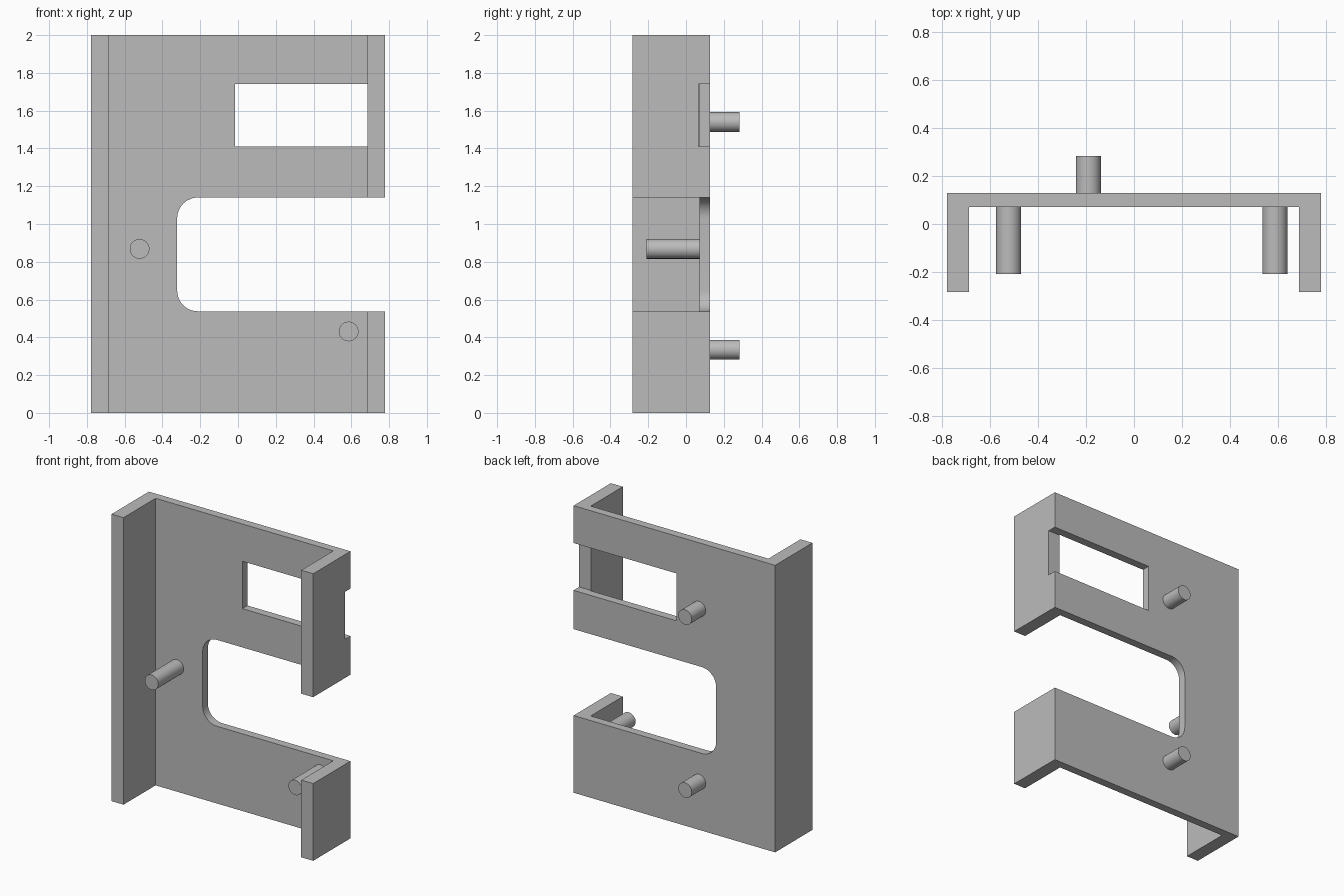
import bpy, bmesh
from math import radians
from mathutils import Matrix, Vector

cube = bpy.data.objects.get("Cube")
if cube:
    bpy.data.objects.remove(cube, do_unlink=True)

grey = bpy.data.materials.new("plain grey")
grey.use_nodes = True
colour = (0.5, 0.5, 0.5, 1)
grey.diffuse_color = colour
grey.node_tree.nodes["Principled BSDF"].inputs["Base Color"].default_value = colour


def add_object(name, bm):
    bmesh.ops.recalc_face_normals(bm, faces=bm.faces)
    mesh = bpy.data.meshes.new(name)
    bm.to_mesh(mesh)
    bm.free()
    mesh.materials.append(grey)
    obj = bpy.data.objects.new(name, mesh)
    bpy.context.collection.objects.link(obj)
    return obj


def box(name, low, high, corner=0):
    """Box between two corners; corner rounds the upright-plane corners on its low x side."""
    low, high = Vector(low), Vector(high)
    bm = bmesh.new()
    bmesh.ops.create_cube(bm, size=1)
    bmesh.ops.scale(bm, vec=high - low, verts=bm.verts)
    bmesh.ops.translate(bm, vec=(low + high) / 2, verts=bm.verts)
    if corner:
        edges = [e for e in bm.edges
                 if all(abs(v.co.x - low.x) < 1e-4 for v in e.verts)
                 and abs(e.verts[0].co.y - e.verts[1].co.y) > 0.1]
        bmesh.ops.bevel(bm, geom=edges, offset=corner, offset_type='OFFSET',
                        segments=12, profile=0.5, affect='EDGES')
    return add_object(name, bm)


def smooth(obj):
    bpy.ops.object.select_all(action='DESELECT')
    obj.select_set(True)
    bpy.context.view_layer.objects.active = obj
    bpy.ops.object.shade_smooth_by_angle(angle=radians(30))


def pin(name, x, z, y0, y1, radius=0.052):
    bm = bmesh.new()
    bmesh.ops.create_cone(bm, cap_ends=True, segments=40, radius1=radius,
                          radius2=radius, depth=y1 - y0)
    turn = Matrix.Translation((x, (y0 + y1) / 2, z)) @ Matrix.Rotation(radians(90), 4, 'X')
    bmesh.ops.transform(bm, matrix=turn, verts=bm.verts)
    smooth(add_object(name, bm))


# Channel-shaped bracket: one plan outline pulled upwards
W, INNER, FRONT, PLATE, BACK = 0.777, 0.685, -0.282, 0.071, 0.128
outline = [(-W, FRONT), (-INNER, FRONT), (-INNER, PLATE), (INNER, PLATE),
           (INNER, FRONT), (W, FRONT), (W, BACK), (-W, BACK)]
bm = bmesh.new()
base = bm.faces.new([bm.verts.new((x, y, 0)) for x, y in outline])
pulled = bmesh.ops.extrude_face_region(bm, geom=[base])["geom"]
bmesh.ops.translate(bm, vec=(0, 0, 2),
                    verts=[g for g in pulled if isinstance(g, bmesh.types.BMVert)])
bracket = add_object("bracket", bm)

# Rounded side opening and the window slot that notches the side wall
cutters = [
    box("opening_cutter", (-0.322, -0.5, 0.538), (1, 0.5, 1.14), corner=0.11),
    box("window_cutter", (-0.016, 0.066, 1.41), (1, 0.5, 1.74)),
]
bpy.context.view_layer.objects.active = bracket
for cutter in cutters:
    cutter.hide_render = True
    mod = bracket.modifiers.new(cutter.name, 'BOOLEAN')
    mod.operation = 'DIFFERENCE'
    mod.solver = 'EXACT'
    mod.object = cutter
    bpy.ops.object.modifier_apply(modifier=mod.name)
for cutter in cutters:
    bpy.data.objects.remove(cutter, do_unlink=True)
smooth(bracket)

# Long pins inside the channel, short pins on the back
pin("front_pin_right", -0.521, 0.868, -0.208, PLATE)
pin("front_pin_left", 0.586, 0.431, -0.208, PLATE)
pin("back_pin_upper", -0.19, 1.54, BACK, 0.282)
pin("back_pin_lower", -0.19, 0.335, BACK, 0.282)
